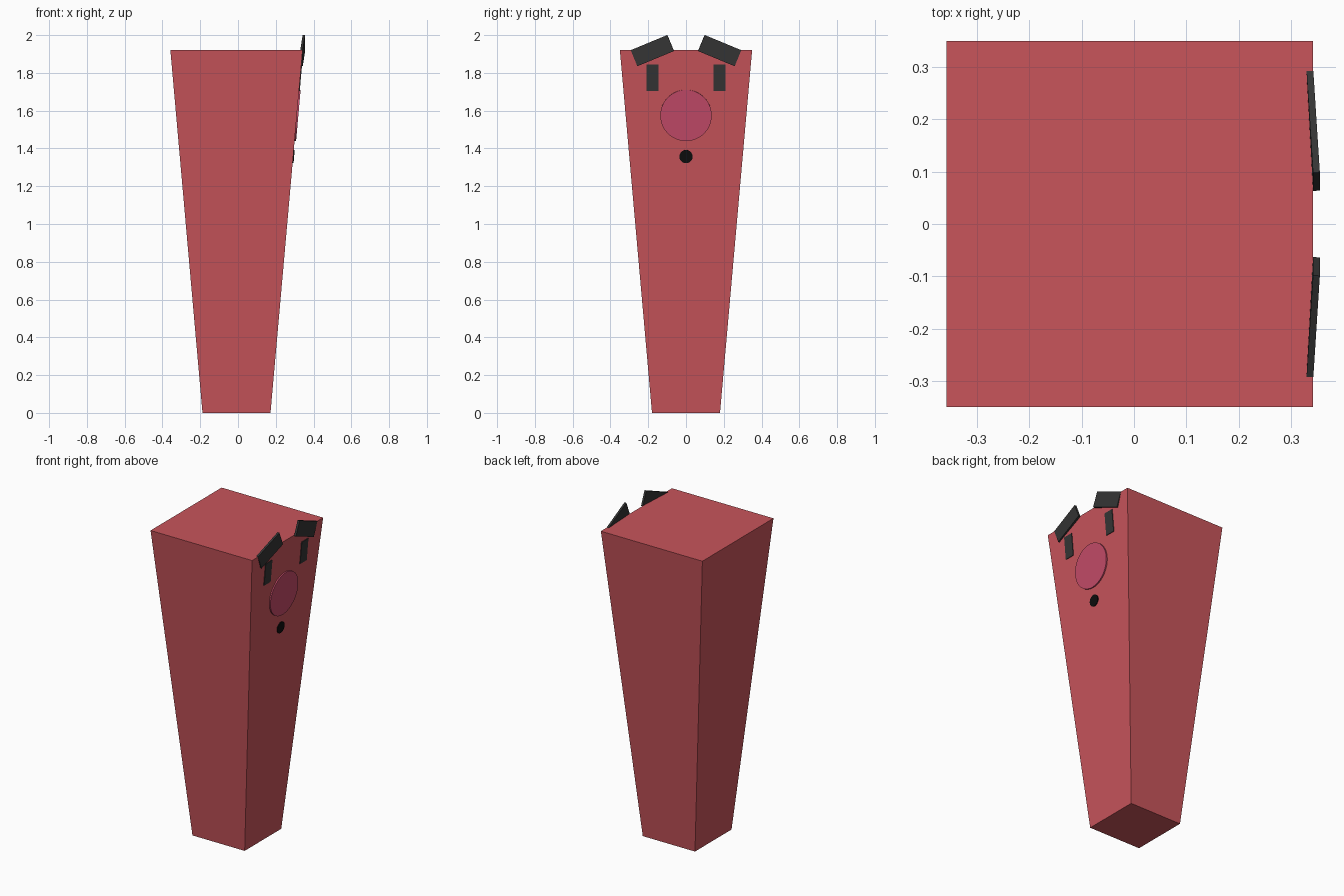
import bpy, bmesh
from math import atan2, radians, pi
from mathutils import Matrix, Vector

if "Cube" in bpy.data.objects:
    bpy.data.objects.remove(bpy.data.objects["Cube"])

HEIGHT, CX = 1.92, -0.008
BOT, TOP = 0.18, 0.35
SLOPE = (TOP - BOT) / HEIGHT
TILT = Matrix.Rotation(atan2(TOP - BOT, HEIGHT), 4, 'Y')  # lean of the face panel


def material(name, rgb):
    m = bpy.data.materials.new(name)
    m.diffuse_color = (*rgb, 1)
    m.use_nodes = True
    m.node_tree.nodes["Principled BSDF"].inputs["Base Color"].default_value = m.diffuse_color
    return m


RED = material("red", (0.58, 0.09, 0.105))
PINK = material("pink", (0.55, 0.07, 0.14))
DARK = material("dark_grey", (0.035, 0.035, 0.035))
BLACK = material("black", (0.004, 0.004, 0.004))


def finish(name, bm, mat):
    bmesh.ops.recalc_face_normals(bm, faces=bm.faces)
    me = bpy.data.meshes.new(name)
    bm.to_mesh(me)
    bm.free()
    me.materials.append(mat)
    ob = bpy.data.objects.new(name, me)
    bpy.context.collection.objects.link(ob)
    return ob


def box(name, size, matrix, mat):
    bm = bmesh.new()
    bmesh.ops.create_cube(bm, size=1, matrix=matrix @ Matrix.Diagonal((*size, 1)))
    return finish(name, bm, mat)


def on_face(y, z):
    # frame lying on the sloping +x side of the body
    return Matrix.Translation((CX + BOT + SLOPE * z, y, z)) @ TILT


def disc(name, z, radius, depth, mat):
    bm = bmesh.new()
    bmesh.ops.create_cone(bm, cap_ends=True, segments=48, radius1=radius,
                          radius2=radius, depth=depth,
                          matrix=on_face(0, z) @ Matrix.Rotation(pi / 2, 4, 'Y'))
    return finish(name, bm, mat)


# Tapered body
bm = bmesh.new()
bmesh.ops.create_cube(bm, size=2)
for v in bm.verts:
    r = TOP if v.co.z > 0 else BOT
    v.co = Vector((CX + v.co.x * r, v.co.y * r, HEIGHT if v.co.z > 0 else 0))
finish("body", bm, RED)

# Eyes and slanted eyebrows, one pair per side
for side, s in (("left", 1), ("right", -1)):
    box(side + "_eye", (0.008, 0.065, 0.14), on_face(s * 0.1775, 1.775), DARK)
    brow = (Matrix.Translation((0.3425, s * 0.178, 1.918))
            @ Matrix.Rotation(radians(-22.5 * s), 4, 'X')
            @ Matrix.Rotation(radians(3.4 * s), 4, 'Z'))
    box(side + "_eyebrow", (0.013, 0.21, 0.092), brow, DARK)

# Round nose and small mouth
disc("nose", 1.575, 0.136, 0.016, PINK)
disc("mouth", 1.357, 0.035, 0.010, BLACK)
